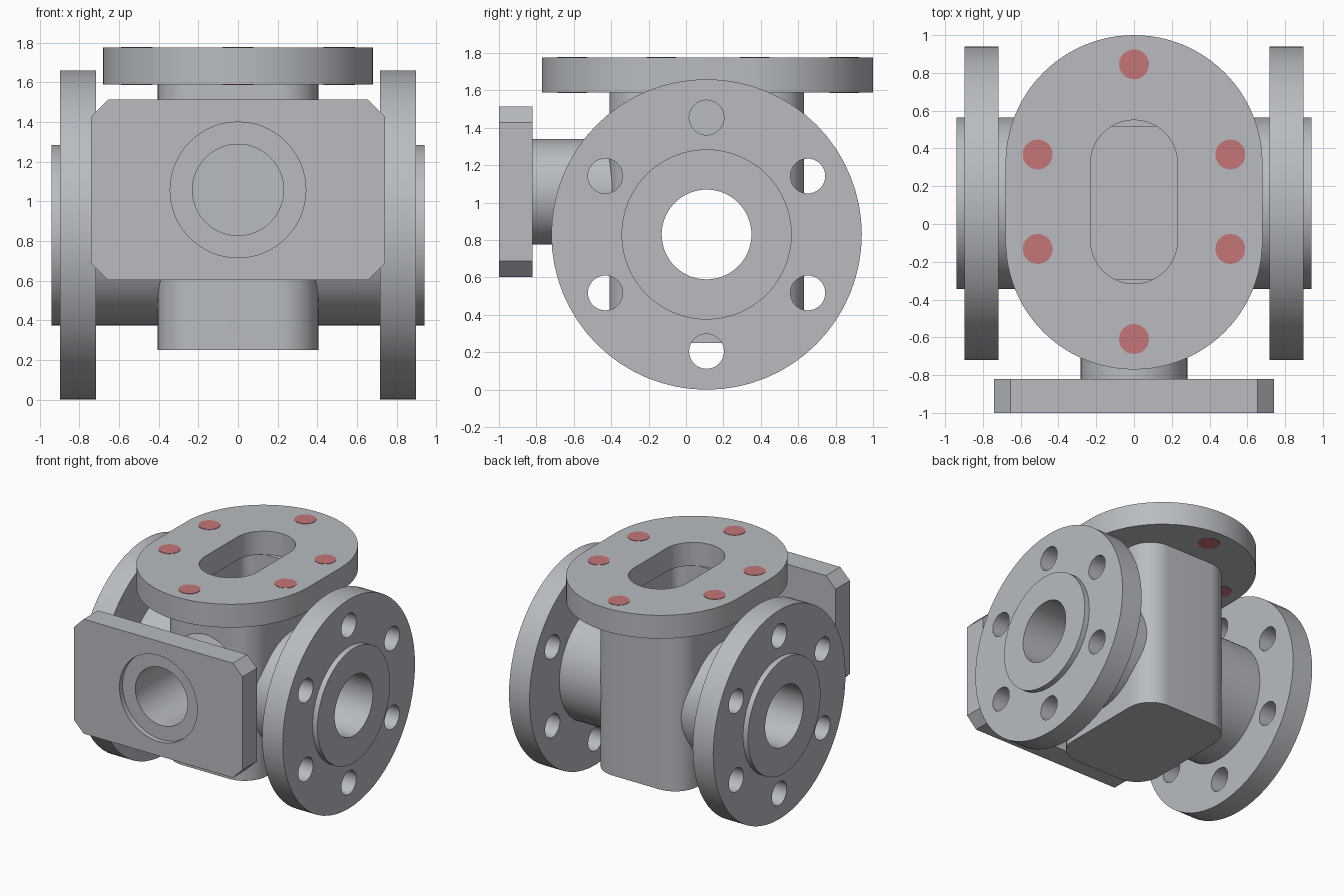
import bpy, bmesh, math

if "Cube" in bpy.data.objects:
    bpy.data.objects.remove(bpy.data.objects["Cube"])

CY, CZ, PZ = 0.115, 0.83, 1.058    # body centre y, pipe centre z, front port centre z


def material(name, rgb):
    m = bpy.data.materials.new(name)
    m.diffuse_color = (*rgb, 1)
    m.use_nodes = True
    m.node_tree.nodes["Principled BSDF"].inputs["Base Color"].default_value = m.diffuse_color
    return m


GREY = material("cast_grey", (0.48, 0.50, 0.53))
RED = material("bolt_red", (0.56, 0.18, 0.185))


def rounded(cx, cy, hx, hy, r, steps=16):
    """Rectangle outline with rounded corners; one step gives chamfers."""
    pts = []
    for q, (sx, sy) in enumerate(((1, 1), (-1, 1), (-1, -1), (1, -1))):
        for i in range(steps + 1):
            a = math.pi / 2 * (q + i / steps)
            p = (cx + sx * (hx - r) + r * math.cos(a), cy + sy * (hy - r) + r * math.sin(a))
            if not pts or math.dist(p, pts[-1]) > 1e-5:
                pts.append(p)
    if math.dist(pts[0], pts[-1]) < 1e-5:
        pts.pop()
    return pts


def circle(cx, cy, r):
    return rounded(cx, cy, r, r, r)


def extrude(name, axis, lo, hi, loops, mat=GREY):
    """Extrude filled outlines (later loops are holes) along an axis."""
    cu = bpy.data.curves.new(name + "_profile", 'CURVE')
    cu.dimensions, cu.fill_mode = '2D', 'BOTH'
    cu.extrude = (hi - lo) / 2
    for pts in loops:
        s = cu.splines.new('POLY')
        s.points.add(len(pts) - 1)
        for p, (u, v) in zip(s.points, pts):
            p.co = (u, v, 0, 1)
        s.use_cyclic_u = True
    tmp = bpy.data.objects.new(name + "_profile", cu)
    bpy.context.collection.objects.link(tmp)
    bpy.context.view_layer.update()
    me = bpy.data.meshes.new_from_object(tmp.evaluated_get(bpy.context.evaluated_depsgraph_get()))
    bpy.data.objects.remove(tmp)
    mid = (lo + hi) / 2
    bm = bmesh.new()
    bm.from_mesh(me)
    for v in bm.verts:
        u, w, t = v.co.x, v.co.y, v.co.z + mid
        v.co = {'X': (t, u, w), 'Y': (u, t, w), 'Z': (u, w, t)}[axis]
    bmesh.ops.remove_doubles(bm, verts=bm.verts, dist=1e-5)
    bmesh.ops.recalc_face_normals(bm, faces=bm.faces)
    bm.to_mesh(me)
    bm.free()
    me.materials.clear()
    me.materials.append(mat)
    ob = bpy.data.objects.new(name, me)
    bpy.context.collection.objects.link(ob)
    return ob


def cut(ob, cutter):
    bpy.context.view_layer.objects.active = ob
    mod = ob.modifiers.new("cut", 'BOOLEAN')
    mod.operation, mod.solver, mod.object = 'DIFFERENCE', 'EXACT', cutter
    bpy.ops.object.modifier_apply(modifier=mod.name)
    bpy.data.objects.remove(cutter)


# Hollow body with side bores and front port
body = extrude("body", 'Z', 0.25, 1.59, [rounded(0, CY - 0.005, 0.405, 0.52, 0.2)])
cut(body, extrude("cavity", 'Z', 0.365, 1.8, [rounded(0, CY - 0.005, 0.29, 0.405, 0.085)]))
cut(body, extrude("side_bore", 'X', -0.6, 0.6, [circle(0.11, CZ, 0.24)]))
cut(body, extrude("front_bore", 'Y', -0.6, 0.1, [circle(0, PZ, 0.23)]))

# Side pipes and round flanges
holes = [circle(0.11 + 0.625 * math.sin(k * math.pi / 3),
                CZ + 0.625 * math.cos(k * math.pi / 3), 0.093) for k in range(6)]
for side, s in (("left", -1), ("right", 1)):
    a, b = sorted((s * 0.335, s * 0.94))
    extrude(side + "_pipe", 'X', a, b, [circle(0.11, CZ, 0.455), circle(0.11, CZ, 0.24)])
    a, b = sorted((s * 0.717, s * 0.897))
    extrude(side + "_flange", 'X', a, b,
            [circle(0.11, CZ, 0.83), circle(0.11, CZ, 0.45)] + holes)

# Front neck and chamfered plate with a shallow recess
extrude("front_neck", 'Y', -0.82, -0.34, [circle(0, PZ, 0.282), circle(0, PZ, 0.23)])
plate = extrude("front_plate", 'Y', -1.0, -0.82,
                [rounded(0, PZ, 0.74, 0.455, 0.085, 1), circle(0, PZ, 0.23)])
cut(plate, extrude("recess", 'Y', -1.1, -0.96, [circle(0, PZ, 0.342)]))

# Oblong top flange with slot
extrude("top_flange", 'Z', 1.59, 1.775,
        [rounded(0, CY, 0.68, 0.885, 0.68, 24), rounded(0, CY + 0.002, 0.23, 0.433, 0.23)])

# Red bolt plugs
spots = [(0, 0.727), (0, -0.727)] + [(x, y) for x in (-0.51, 0.51) for y in (-0.25, 0.25)]
for i, (x, y) in enumerate(spots):
    extrude(f"bolt_plug_{i + 1}", 'Z', 1.587, 1.778, [circle(x, CY + 0.003 + y, 0.079)], RED)

# Smooth round walls, keep edges crisp
bpy.ops.object.select_all(action='DESELECT')
for ob in bpy.context.scene.objects:
    ob.select_set(True)
    bpy.context.view_layer.objects.active = ob
bpy.ops.object.shade_smooth_by_angle(angle=math.radians(30))
